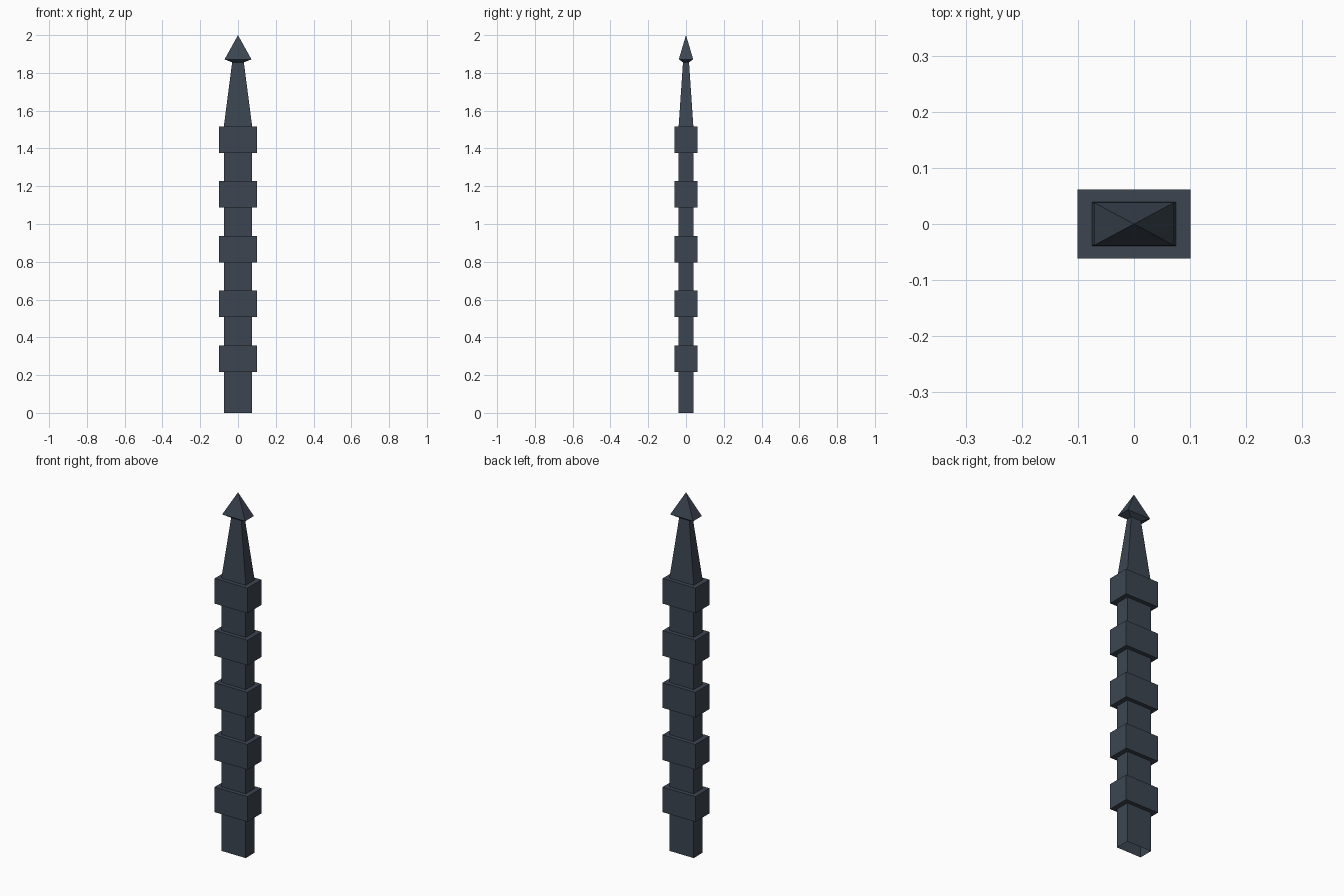
import bpy

if "Cube" in bpy.data.objects:
    bpy.data.objects.remove(bpy.data.objects["Cube"])

slate = bpy.data.materials.new("dark slate blue")
slate.diffuse_color = (0.045, 0.060, 0.082, 1)
slate.use_nodes = True
slate.node_tree.nodes["Principled BSDF"].inputs["Base Color"].default_value = slate.diffuse_color


def loft(name, rings, tip=None):
    """Skin rectangular rings (half_x, half_y, z); optionally close to a point."""
    verts, faces = [], []
    for hx, hy, z in rings:
        verts += [(-hx, -hy, z), (hx, -hy, z), (hx, hy, z), (-hx, hy, z)]
    for r in range(len(rings) - 1):
        for i in range(4):
            a, b, j = r * 4, r * 4 + 4, (i + 1) % 4
            faces.append((a + i, a + j, b + j, b + i))
    if tip is not None:
        verts.append((0, 0, tip))
        a = (len(rings) - 1) * 4
        faces += [(a + i, a + (i + 1) % 4, len(verts) - 1) for i in range(4)]
    mesh = bpy.data.meshes.new(name)
    mesh.from_pydata(verts, [], faces)
    mesh.materials.append(slate)
    obj = bpy.data.objects.new(name, mesh)
    bpy.context.collection.objects.link(obj)
    return obj


SHAFT = (0.075, 0.039)
BAND = (0.101, 0.0615)
NECK = (0.031, 0.016, 1.856)

# hollow post, open underneath, with five raised bands
rings = [(*SHAFT, 0)]
for k in range(5):
    low = 0.217 + 0.29 * k
    high = low + 0.14
    rings += [(*SHAFT, low), (*BAND, low), (*BAND, high), (*SHAFT, high)]
loft("banded_post", rings)

# tapering spire on the top band
loft("spire", [rings[-1], NECK])

# pyramid tip with a sloping underside
loft("pointed_tip", [NECK, (0.071, 0.038, 1.872)], tip=2.0)
